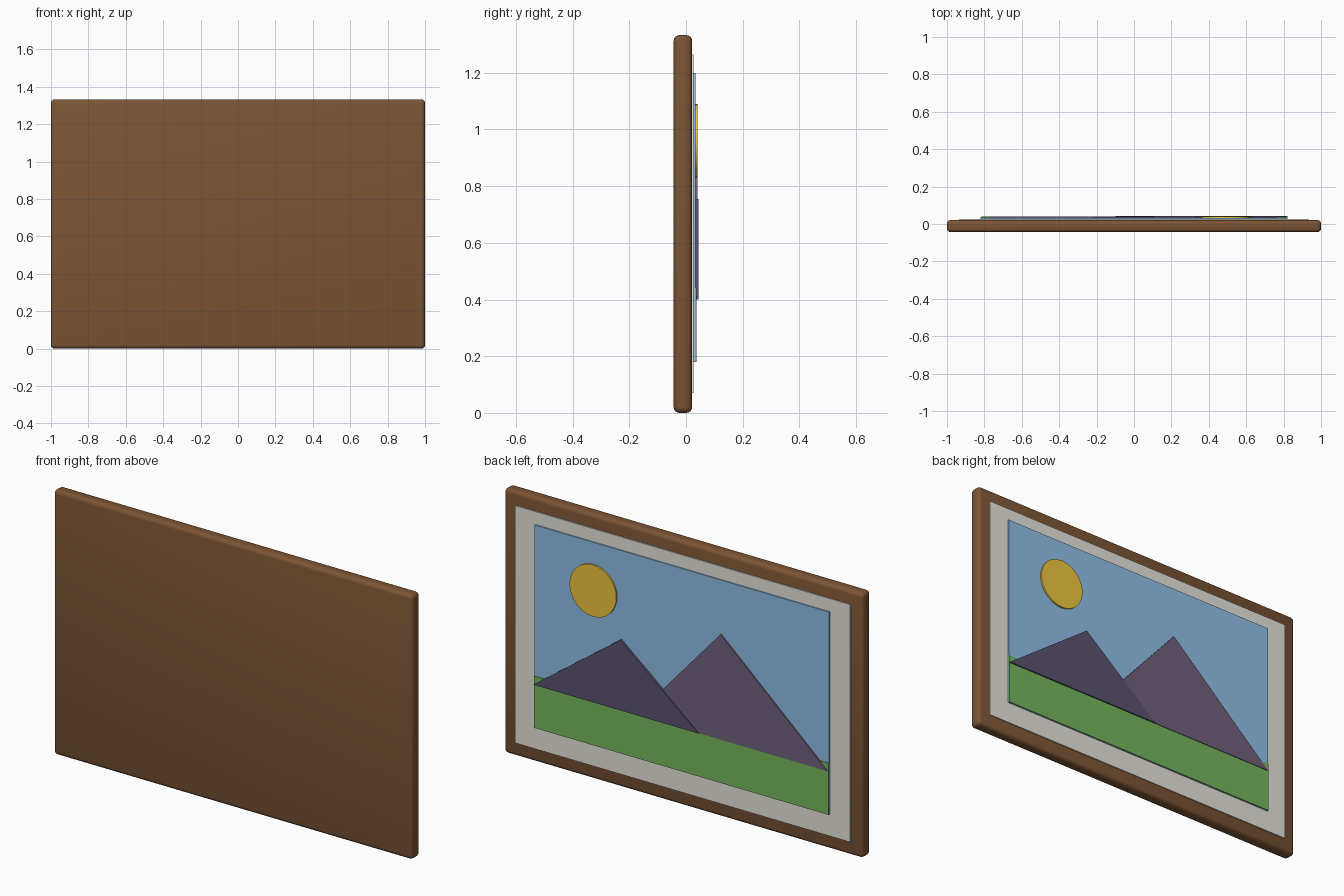
import bpy
import bmesh
import math

if "Cube" in bpy.data.objects:
    bpy.data.objects.remove(bpy.data.objects["Cube"])


def finish(obj, color):
    mat = bpy.data.materials.new(obj.name + "_paint")
    mat.diffuse_color = (*color, 1)
    mat.use_nodes = True
    mat.node_tree.nodes["Principled BSDF"].inputs["Base Color"].default_value = mat.diffuse_color
    obj.data.materials.append(mat)
    bpy.ops.object.select_all(action='DESELECT')
    obj.select_set(True)
    bpy.context.view_layer.objects.active = obj
    bpy.ops.object.shade_smooth_by_angle(angle=math.radians(35))


def slab(name, outline, y0, y1, color, bevel=0):
    """Extrude an x-z outline from y0 to y1, optionally rounding its edges."""
    bm = bmesh.new()
    face = bm.faces.new([bm.verts.new((x, y0, z)) for x, z in outline])
    ext = bmesh.ops.extrude_face_region(bm, geom=[face])
    for v in ext["geom"]:
        if isinstance(v, bmesh.types.BMVert):
            v.co.y = y1
    if bevel:
        bmesh.ops.bevel(bm, geom=bm.edges[:], offset=bevel, segments=4,
                        profile=0.5, affect='EDGES')
    bmesh.ops.recalc_face_normals(bm, faces=bm.faces[:])
    mesh = bpy.data.meshes.new(name)
    bm.to_mesh(mesh)
    bm.free()
    obj = bpy.data.objects.new(name, mesh)
    bpy.context.collection.objects.link(obj)
    finish(obj, color)
    return obj


def rect(half_width, z0, z1):
    return [(-half_width, z0), (half_width, z0), (half_width, z1), (-half_width, z1)]


# Solid wooden frame with rounded edges
slab("frame", rect(1.0, 0.0, 1.333), -0.0435, 0.0215, (0.2, 0.09, 0.035), bevel=0.02)

# Off-white mat and painted sky
slab("mat_board", rect(0.933, 0.07, 1.265), 0.015, 0.027, (0.8, 0.78, 0.72))
slab("sky", rect(0.82, 0.18, 1.2), 0.022, 0.033, (0.28, 0.52, 0.8))

# Landscape layers
slab("meadow", rect(0.82, 0.18, 0.44), 0.028, 0.0365, (0.18, 0.48, 0.11))
slab("far_mountain", [(-0.815, 0.4), (0.25, 0.4), (-0.22, 0.93)],
     0.030, 0.040, (0.16, 0.12, 0.2))
slab("near_mountain", [(-0.1, 0.4), (0.82, 0.4), (0.335, 0.755)],
     0.032, 0.0435, (0.1, 0.085, 0.16))

# Sun disc
sun = [(0.49 + 0.13 * math.cos(i * math.tau / 32),
        0.96 + 0.13 * math.sin(i * math.tau / 32)) for i in range(32)]
slab("sun", sun, 0.028, 0.041, (0.85, 0.56, 0.05))
